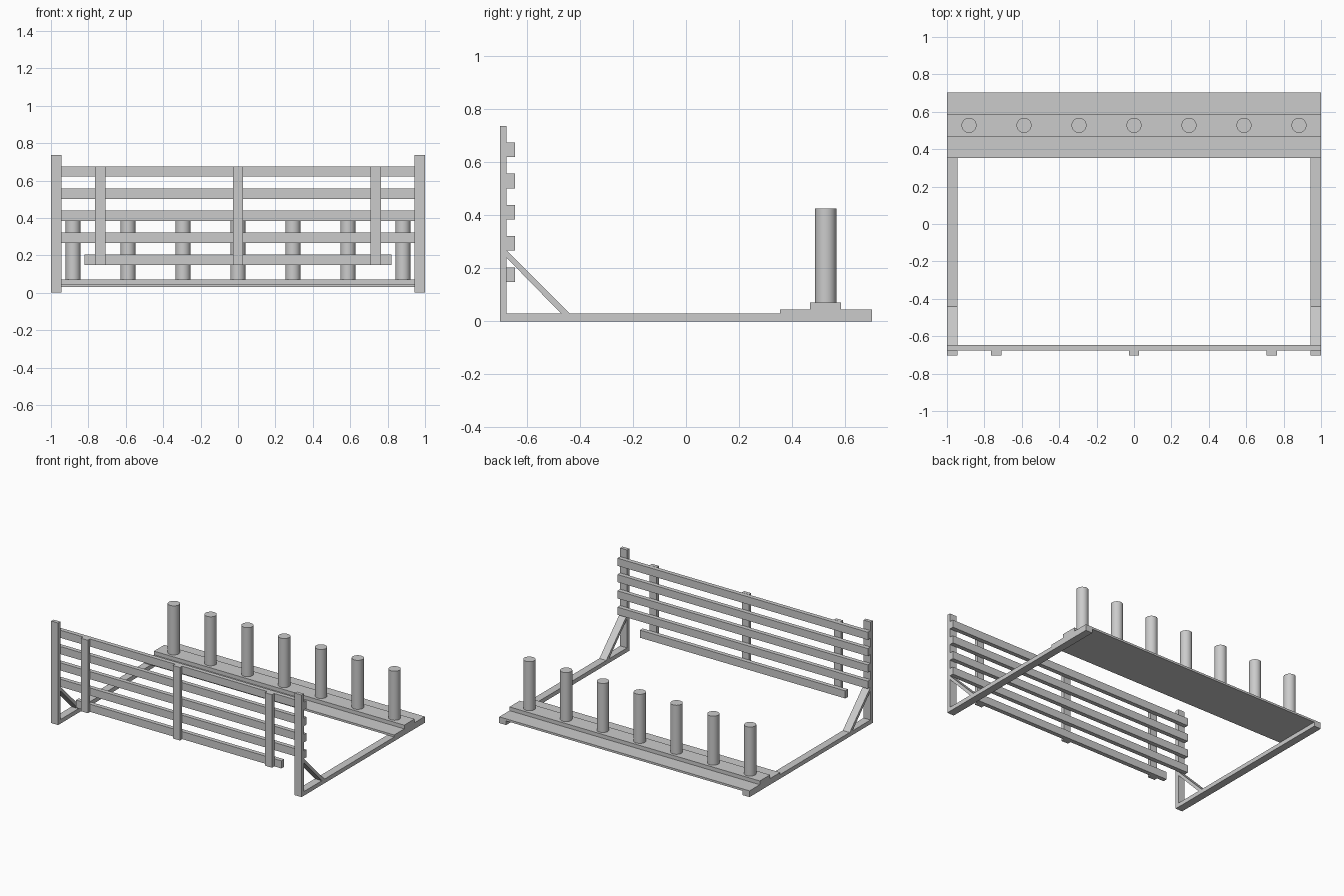
import bpy, bmesh, math

if "Cube" in bpy.data.objects:
    bpy.data.objects.remove(bpy.data.objects["Cube"])

grey = bpy.data.materials.new("plain grey")
grey.diffuse_color = (0.6, 0.6, 0.6, 1)
grey.use_nodes = True
grey.node_tree.nodes["Principled BSDF"].inputs["Base Color"].default_value = grey.diffuse_color


def finish(name, bm):
    bmesh.ops.recalc_face_normals(bm, faces=bm.faces)
    mesh = bpy.data.meshes.new(name)
    bm.to_mesh(mesh)
    bm.free()
    mesh.materials.append(grey)
    obj = bpy.data.objects.new(name, mesh)
    bpy.context.collection.objects.link(obj)
    return obj


def prism(name, x0, x1, profile):
    """Extrude a (y, z) profile from x0 to x1."""
    bm = bmesh.new()
    face = bm.faces.new([bm.verts.new((x0, y, z)) for y, z in profile])
    ext = bmesh.ops.extrude_face_region(bm, geom=[face])
    moved = [v for v in ext["geom"] if isinstance(v, bmesh.types.BMVert)]
    bmesh.ops.translate(bm, verts=moved, vec=(x1 - x0, 0, 0))
    return finish(name, bm)


def box(name, x0, x1, y0, y1, z0, z1):
    return prism(name, x0, x1, [(y0, z0), (y1, z0), (y1, z1), (y0, z1)])


FRONT, BACK = -0.703, 0.703
POST_Y = -0.677          # rear face of the posts
RAIL_Z = 0.03

# Side frames: floor rail, upright post and diagonal brace
for side, x0, x1 in (("left", -1, -0.945), ("right", 0.945, 1)):
    box(side + "_floor_rail", x0, x1, FRONT, BACK, 0, RAIL_Z)
    box(side + "_post", x0, x1, FRONT, POST_Y, RAIL_Z, 0.737)
    prism(side + "_brace", x0, x1,
          [(POST_Y, 0.24), (-0.472, RAIL_Z), (-0.440, RAIL_Z), (POST_Y, 0.268)])

# Horizontal fence slats, the lowest one shorter
for i in range(5):
    z = 0.149 + i * 0.1178
    half = 0.82 if i == 0 else 1
    box(f"slat_{i + 1}", -half, half, POST_Y, -0.646, z, z + 0.055)

# Vertical battens on the front of the slats
for i, x in enumerate((-0.736, 0, 0.736)):
    box(f"batten_{i + 1}", x - 0.028, x + 0.028, FRONT, POST_Y, 0.149, 0.676)

# Rear base board with raised strip
box("base_board", -1, 1, 0.354, BACK, RAIL_Z, 0.045)
box("raised_strip", -1, 1, 0.469, 0.586, 0.045, 0.072)

# Row of round pegs
for i in range(7):
    bm = bmesh.new()
    bmesh.ops.create_cone(bm, cap_ends=True, segments=32,
                          radius1=0.04, radius2=0.04, depth=0.354)
    bmesh.ops.translate(bm, verts=bm.verts, vec=((i - 3) * 0.294, 0.5275, 0.249))
    peg = finish(f"peg_{i + 1}", bm)
    bpy.ops.object.select_all(action="DESELECT")
    peg.select_set(True)
    bpy.context.view_layer.objects.active = peg
    bpy.ops.object.shade_smooth_by_angle(angle=math.radians(40))
